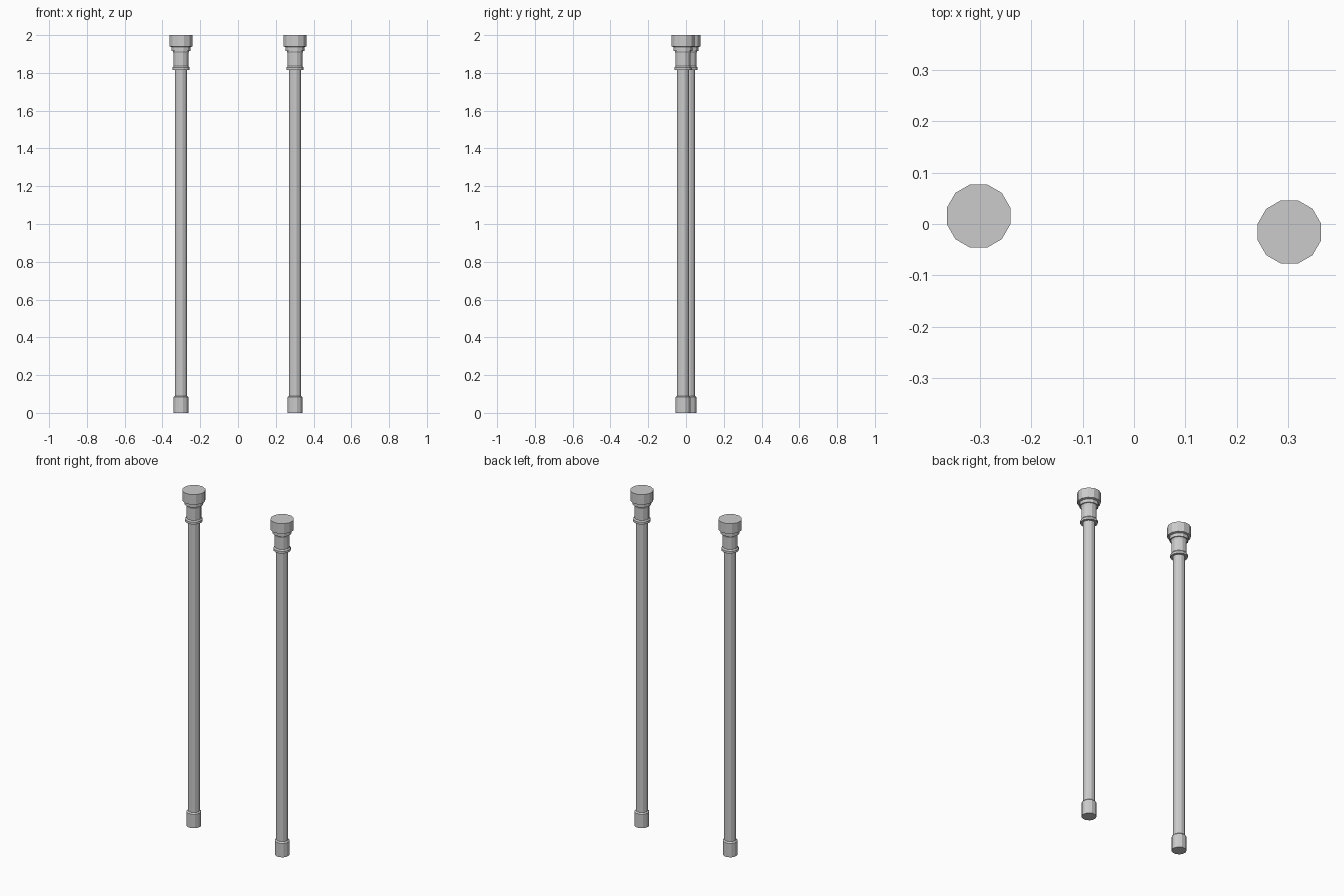
import bpy, bmesh, math

if "Cube" in bpy.data.objects:
    bpy.data.objects.remove(bpy.data.objects["Cube"])

SIDES = 12
FLAT = math.cos(math.pi / SIDES)  # flat-to-flat radius -> corner radius


def lathe(name, profile, x, y):
    """Closed 12-sided turned part from (flat radius, z) points, bottom to top."""
    bm = bmesh.new()
    rings = []
    for r, z in profile:
        ring = []
        for i in range(SIDES):
            a = 2 * math.pi * (i + 0.5) / SIDES
            ring.append(bm.verts.new((r / FLAT * math.cos(a), r / FLAT * math.sin(a), z)))
        rings.append(ring)
    for lo, hi in zip(rings, rings[1:]):
        for i in range(SIDES):
            j = (i + 1) % SIDES
            bm.faces.new((lo[i], lo[j], hi[j], hi[i]))
    bm.faces.new(rings[0][::-1])
    bm.faces.new(rings[-1])
    mesh = bpy.data.meshes.new(name)
    bm.to_mesh(mesh)
    bm.free()
    obj = bpy.data.objects.new(name, mesh)
    obj.location = (x, y, 0)
    bpy.context.collection.objects.link(obj)
    return obj


# foot sleeve, long shaft, collar ring, neck, stepped cap
POLE = [
    (0.039, 0.0), (0.039, 0.083), (0.032, 0.09),
    (0.032, 1.815), (0.046, 1.815), (0.046, 1.828), (0.040, 1.836),
    (0.040, 1.905), (0.044, 1.917), (0.050, 1.917), (0.050, 1.937),
    (0.0615, 1.94), (0.0615, 2.0),
]

lathe("left_pole", POLE, -0.302, 0.0155)
lathe("right_pole", POLE, 0.302, -0.0155)
